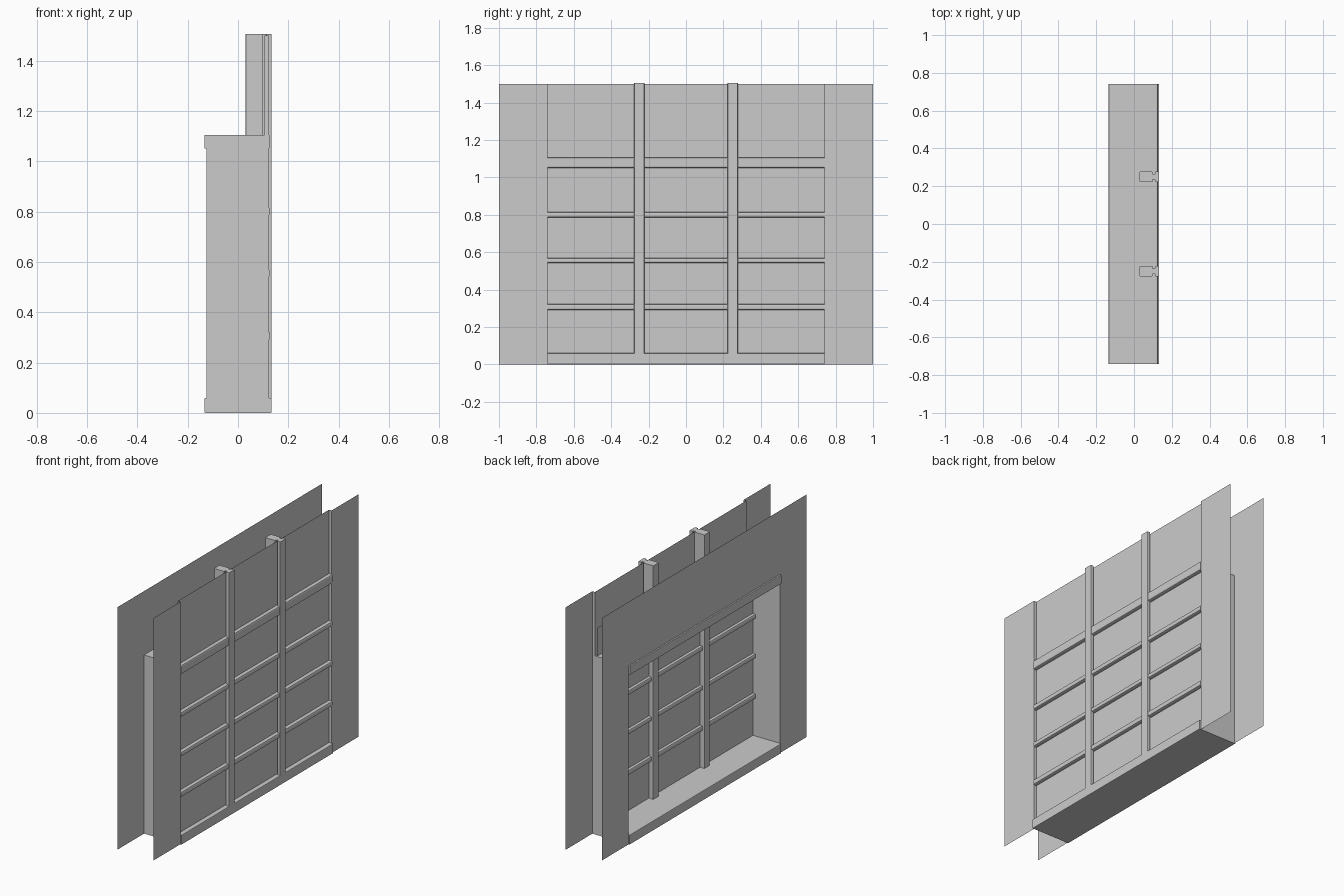
import bpy, bmesh

if "Cube" in bpy.data.objects:
    bpy.data.objects.remove(bpy.data.objects["Cube"])

W, H = 1.0, 1.5          # half width and height of the wall
OY, OZ = 0.74, 1.08      # half width and height of the opening
XB, XF = -0.125, 0.123   # inner and outer wall skins
PROUD = 0.133            # how far trims stand out


def mesh_object(name, bm):
    me = bpy.data.meshes.new(name)
    bm.to_mesh(me)
    bm.free()
    ob = bpy.data.objects.new(name, me)
    bpy.context.collection.objects.link(ob)
    return ob


def sheets(name, quads):
    """Zero-thickness panels, each a list of four corners."""
    bm = bmesh.new()
    for q in quads:
        bm.faces.new([bm.verts.new(p) for p in q])
    bmesh.ops.remove_doubles(bm, verts=bm.verts, dist=0.0005)
    return mesh_object(name, bm)


def x_quad(x, y0, y1, z0, z1):
    return [(x, y0, z0), (x, y1, z0), (x, y1, z1), (x, y0, z1)]


def y_quad(y, x0, x1, z0, z1):
    return [(x0, y, z0), (x1, y, z0), (x1, y, z1), (x0, y, z1)]


def box(name, x0, x1, y0, y1, z0, z1, bevel=0.0, axis=1):
    """Box whose edges along one axis can be rounded."""
    bm = bmesh.new()
    bmesh.ops.create_cube(bm, size=1)
    for v in bm.verts:
        v.co = [a + (b - a) * (c + 0.5) for a, b, c in
                zip((x0, y0, z0), (x1, y1, z1), v.co)]
    if bevel:
        edges = [e for e in bm.edges
                 if abs((e.verts[0].co - e.verts[1].co).normalized()[axis]) > 0.9]
        bmesh.ops.bevel(bm, geom=edges, offset=bevel, segments=2,
                        profile=0.5, affect='EDGES')
    return mesh_object(name, bm)


# inner wall skin with the opening left out
sheets("inner_wall", [x_quad(XB, -W, -OY, 0, OZ), x_quad(XB, OY, W, 0, OZ),
                      x_quad(XB, -W, -OY, OZ, H), x_quad(XB, OY, W, OZ, H),
                      x_quad(XB, -OY, OY, OZ, H)])

# outer wall panels with their returns back to the glass, and the deep reveals
for side, s in (("left", -1), ("right", 1)):
    sheets(f"outer_wall_{side}", [x_quad(XF, s * OY, s * W, 0, H),
                                  y_quad(s * OY, 0.105, XF, 0, H)])
    sheets(f"reveal_{side}", [y_quad(s * OY, XB, 0.105, 0, 1.1)])

# glazing: full-height outer pane, inner pane and low upstand above the head
sheets("outer_glass", [x_quad(0.105, -OY, OY, 0.03, H)])
sheets("inner_glass", [x_quad(0.06, -OY, OY, 0.03, OZ)])
sheets("head_upstand", [x_quad(0.092, -OY, OY, 1.1, 1.28)])

# sill and head
box("sill", -PROUD, PROUD, -OY, OY, 0, 0.06, 0.004)
box("head", -PROUD - 0.001, 0.105, -OY, OY, 1.05, 1.105, 0.003)

# mullions: inner post, thin neck at the glass, outer cap
for i, y in enumerate((-0.25, 0.25)):
    box(f"mullion_post_{i}", 0.03, 0.098, y - 0.027, y + 0.027, 0.055, 1.505, 0.003, 2)
    box(f"mullion_neck_{i}", 0.098, 0.112, y - 0.015, y + 0.015, 0.055, 1.505)
    box(f"mullion_cap_{i}", 0.112, PROUD, y - 0.027, y + 0.027, 0.055, 1.505, 0.003, 2)

# glazing bars between the mullions
for r, (z0, z1) in enumerate(((0.29, 0.322), (0.541, 0.569), (0.785, 0.815), (1.05, 1.105))):
    for c, (y0, y1) in enumerate(((-OY, -0.223), (-0.277, 0.277), (0.223, OY))):
        box(f"glazing_bar_{r}_{c}", 0.042, 0.128, y0, y1, z0, z1, 0.008)
